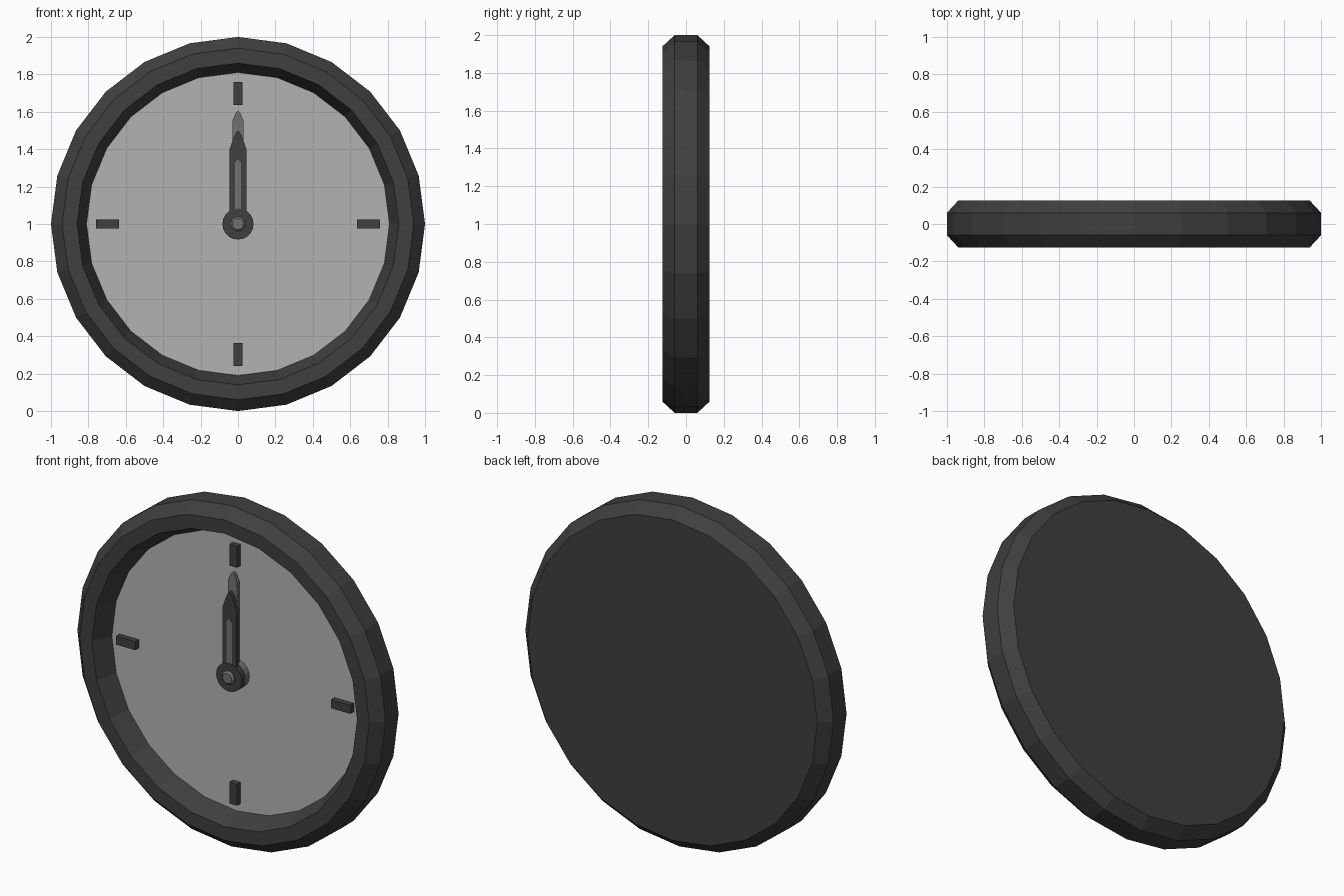
import bpy, bmesh, math

if "Cube" in bpy.data.objects:
    bpy.data.objects.remove(bpy.data.objects["Cube"])

CZ = 1.0  # height of the clock centre


def material(name, v):
    m = bpy.data.materials.new(name)
    m.diffuse_color = (v, v, v, 1)
    m.use_nodes = True
    m.node_tree.nodes["Principled BSDF"].inputs["Base Color"].default_value = m.diffuse_color
    return m


DARK = material("dark_grey", 0.05)
MID = material("mid_grey", 0.17)
LIGHT = material("light_grey", 0.45)


def finish(name, bm, mat):
    bmesh.ops.recalc_face_normals(bm, faces=bm.faces)
    me = bpy.data.meshes.new(name)
    bm.to_mesh(me)
    bm.free()
    ob = bpy.data.objects.new(name, me)
    bpy.context.collection.objects.link(ob)
    me.materials.append(mat)
    return ob


def lathe(name, profile, sides, mat, cap_first=True, cap_last=True):
    """Turn (radius, y) points around the clock's y axis."""
    bm = bmesh.new()
    rings = []
    for r, y in profile:
        rings.append([bm.verts.new((r * math.sin(math.tau * i / sides), y,
                                    CZ + r * math.cos(math.tau * i / sides)))
                      for i in range(sides)])
    for a, b in zip(rings, rings[1:]):
        for i in range(sides):
            j = (i + 1) % sides
            bm.faces.new((a[i], a[j], b[j], b[i]))
    if cap_first:
        bm.faces.new(rings[0])
    if cap_last:
        bm.faces.new(rings[-1])
    return finish(name, bm, mat)


def plate(name, half, y0, y1, mat, angle=0):
    """Extrude a mirrored outline of (x, z) points from y0 to y1."""
    pts = half + [(-x, z) for x, z in reversed(half) if x > 0]
    c, s = math.cos(angle), math.sin(angle)
    bm = bmesh.new()
    front, back = [[bm.verts.new((x * c + z * s, y, CZ - x * s + z * c))
                    for x, z in pts] for y in (y0, y1)]
    bm.faces.new(front)
    bm.faces.new(back)
    for i in range(len(pts)):
        j = (i + 1) % len(pts)
        bm.faces.new((front[i], front[j], back[j], back[i]))
    return finish(name, bm, mat)


# Case with closed back, chamfered rim and sloping inner wall
lathe("case", [(0.94, 0.125), (1, 0.06), (1, -0.06), (0.94, -0.125),
               (0.86, -0.125), (0.81, -0.012)], 24, DARK, cap_last=False)

# Dial closing the recess; its single face looks forward
dial = lathe("dial", [(0.81, -0.012)], 24, LIGHT, cap_last=False)
if dial.data.polygons[0].normal.y > 0:
    dial.data.flip_normals()

# Four hour markers
for k in range(4):
    plate(f"hour_marker_{k + 1}", [(0.025, 0.635), (0.025, 0.76)],
          -0.045, -0.01, DARK, k * math.pi / 2)

# Minute hand and its hub, behind
plate("minute_hand", [(0.03, 0), (0.03, 0.55), (0.012, 0.593), (0, 0.605)],
      -0.05, -0.03, MID)
lathe("minute_hub", [(0.083, -0.012), (0.083, -0.052)], 20, MID)

# Hour hand with pale inlay and hub, in front
plate("hour_hand", [(0.045, 0), (0.045, 0.40), (0.016, 0.48), (0, 0.5)],
      -0.08, -0.058, DARK)
plate("hour_inlay", [(0.017, 0.06), (0.017, 0.325), (0, 0.347)],
      -0.082, -0.07, MID)
lathe("hour_hub", [(0.083, -0.056), (0.083, -0.084)], 20, DARK)

# Rounded centre pin
lathe("centre_pin", [(0.04, -0.07), (0.04, -0.09), (0.03, -0.1)], 12, MID)
